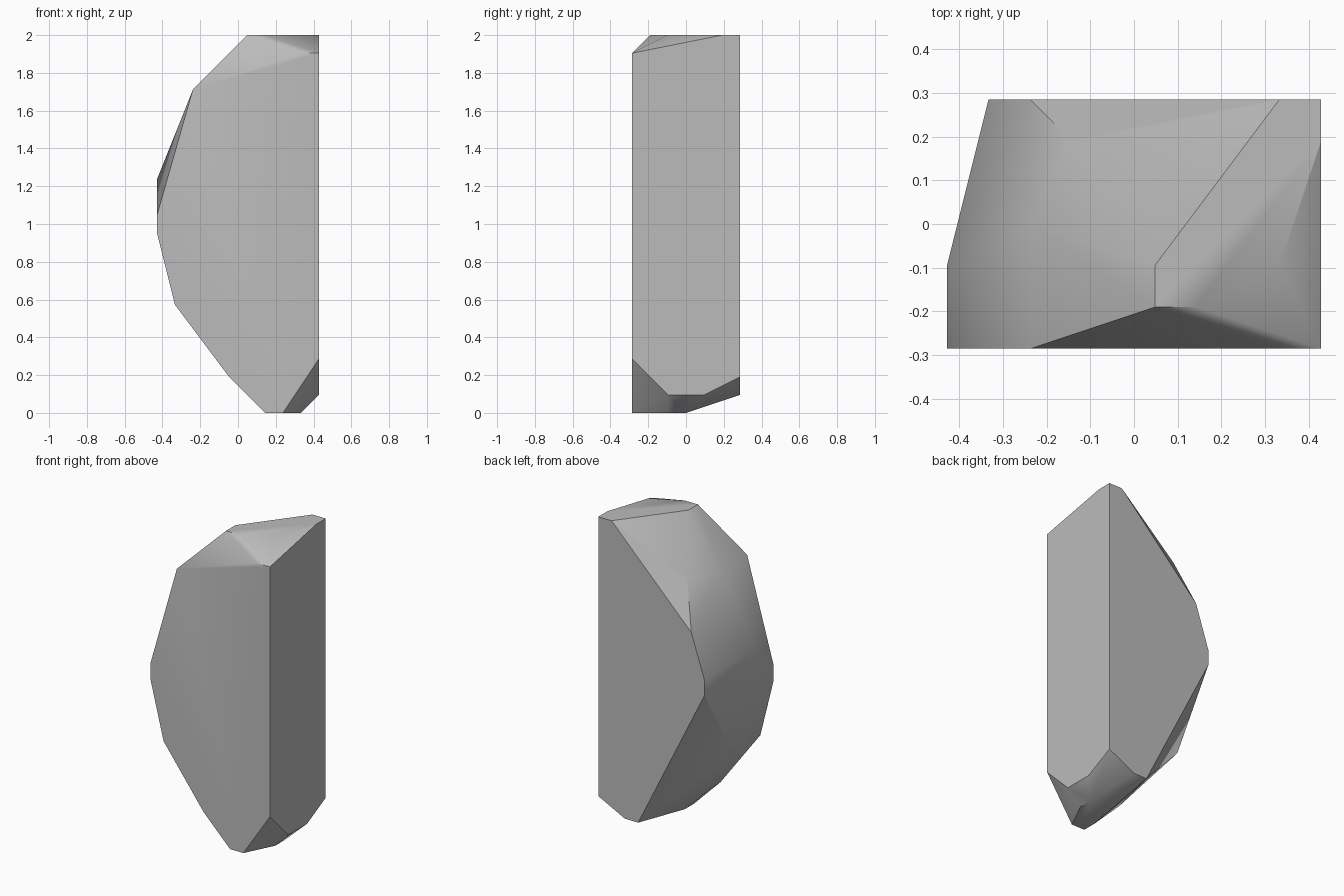
import bpy
import bmesh
import math
from mathutils import Vector

# Remove the default cube
default_cube = bpy.data.objects.get("Cube")
if default_cube:
    bpy.data.objects.remove(default_cube, do_unlink=True)

# The stone is cut on a grid: nine cells wide, six deep, twenty-one high
WIDTH, DEPTH, HEIGHT = 9, 6, 21
CELL = 2 / HEIGHT


def grid_point(column, row, level):
    """Turn grid steps into a centred position standing on the ground."""
    return CELL * Vector((column - WIDTH / 2, row - DEPTH / 2, level))


def on_row(row, outline):
    return [grid_point(column, row, level) for column, level in outline]


def on_column(column, outline):
    return [grid_point(column, row, level) for row, level in outline]


def on_level(level, outline):
    return [grid_point(column, row, level) for column, row in outline]


def make_material(name, colour):
    material = bpy.data.materials.new(name)
    material.use_nodes = True
    material.diffuse_color = colour
    shader = next(n for n in material.node_tree.nodes if n.type == "BSDF_PRINCIPLED")
    shader.inputs["Base Color"].default_value = colour
    return material


def make_hull(name, corners, material):
    """Wrap a faceted solid around the given corners."""
    bm = bmesh.new()
    for corner in corners:
        bm.verts.new(corner)
    result = bmesh.ops.convex_hull(bm, input=bm.verts)
    spare = {item for key in ("geom_interior", "geom_unused") for item in result[key]}
    spare_verts = [item for item in spare if isinstance(item, bmesh.types.BMVert)]
    bmesh.ops.delete(bm, geom=spare_verts, context="VERTS")
    # Merge triangles that share a plane
    bmesh.ops.dissolve_limit(bm, angle_limit=math.radians(0.5),
                             verts=bm.verts, edges=bm.edges)
    bmesh.ops.recalc_face_normals(bm, faces=bm.faces)
    mesh = bpy.data.meshes.new(name)
    bm.to_mesh(mesh)
    bm.free()
    mesh.materials.append(material)
    shape = bpy.data.objects.new(name, mesh)
    bpy.context.collection.objects.link(shape)
    return shape


# Broad flat front
corners = on_row(0, [(2, 18), (0, 11), (0, 10), (1, 6), (4, 2), (6, 0),
                     (7, 0), (9, 3), (9, 20), (8, 20)])

# Smaller flat back
corners += on_row(DEPTH, [(8, 21), (9, 21), (9, 2), (7, 1), (6, 1),
                          (1, 11), (1, 12), (2, 15)])

# Remaining corners of the straight side
corners += on_column(WIDTH, [(5, 21), (4, 1), (2, 1)])

# Crown and foot
corners += on_level(HEIGHT, [(5, 1), (6, 1), (8, 2), (5, 2)])
corners += on_level(0, [(8, 2), (8, 3), (6, 1)])

# Bulging shoulder and belly on the curved side
corners += [grid_point(*steps) for steps in (
    (0, 2, 13), (2, 3, 18), (3, 5, 18), (1, 3, 6), (4, 1, 2))]

stone_grey = make_material("stone grey", (0.5, 0.5, 0.5, 1))
stone = make_hull("stone_slab", corners, stone_grey)

# Soft shading across shallow facets, crisp at the cut edges
bpy.ops.object.select_all(action="DESELECT")
stone.select_set(True)
bpy.context.view_layer.objects.active = stone
bpy.ops.object.shade_smooth_by_angle(angle=math.radians(30))
